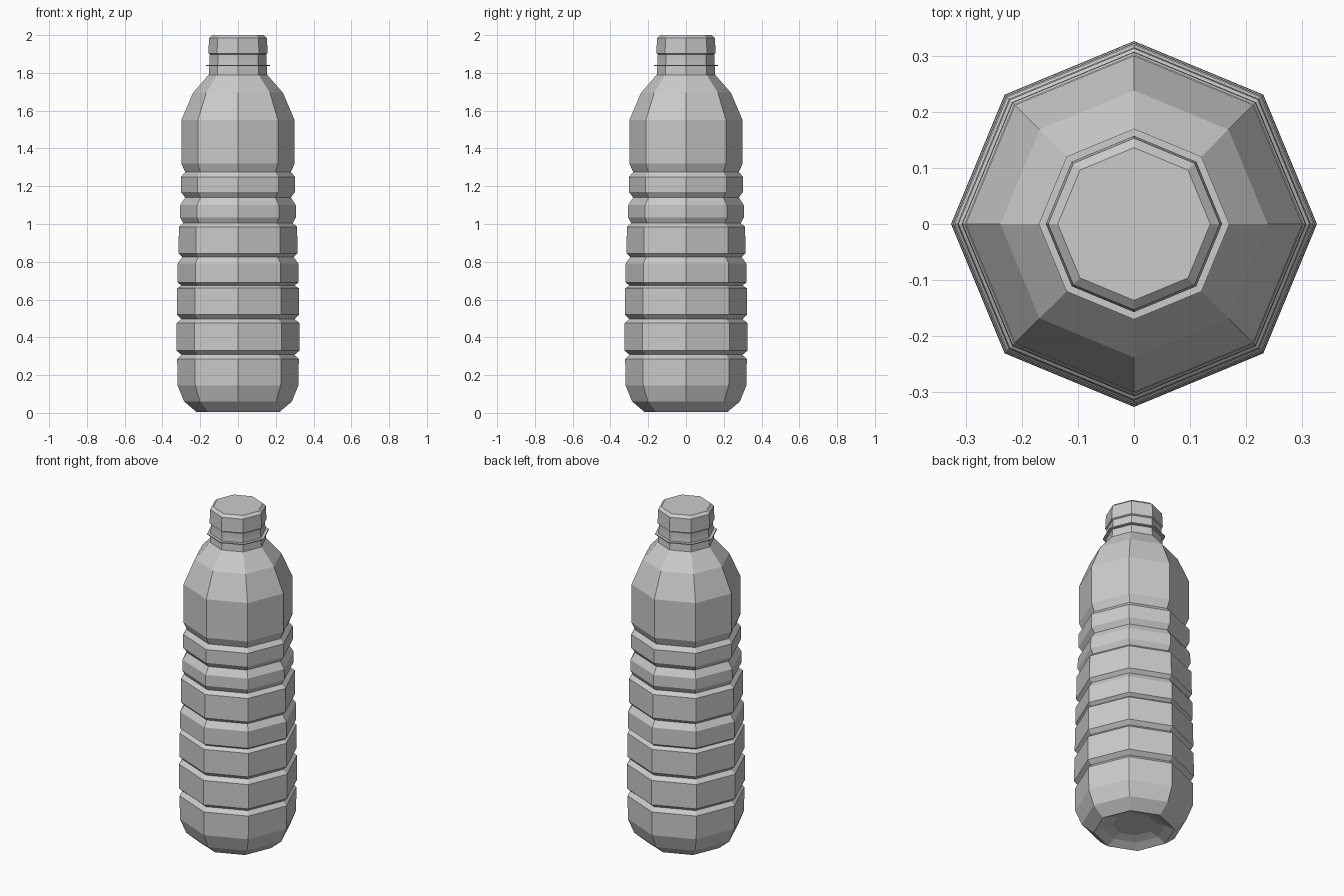
import bpy, bmesh
from math import cos, sin, tau

if "Cube" in bpy.data.objects:
    bpy.data.objects.remove(bpy.data.objects["Cube"])

SIDES = 8


def lathe(name, profile):
    """Spin (radius, z) points into a flat-faced octagonal solid with closed ends."""
    bm = bmesh.new()
    rings = [[bm.verts.new((r * cos(tau * i / SIDES), r * sin(tau * i / SIDES), z))
              for i in range(SIDES)] for r, z in profile]
    for a, b in zip(rings, rings[1:]):
        for i in range(SIDES):
            j = (i + 1) % SIDES
            bm.faces.new((a[i], a[j], b[j], b[i]))
    bm.faces.new(rings[0][::-1])
    bm.faces.new(rings[-1])
    bmesh.ops.recalc_face_normals(bm, faces=bm.faces)
    mesh = bpy.data.meshes.new(name)
    bm.to_mesh(mesh)
    bm.free()
    obj = bpy.data.objects.new(name, mesh)
    bpy.context.collection.objects.link(obj)
    return obj


# Bottle body: recessed base, ribbed wall, shoulder and neck
base = [(0.12, 0.045), (0.17, 0.03), (0.22, 0.005), (0.285, 0.06), (0.32, 0.145)]
ribs = [(0.322, 0.285), (0.30, 0.308), (0.326, 0.33),
        (0.325, 0.475), (0.30, 0.497), (0.323, 0.52),
        (0.322, 0.66), (0.30, 0.675), (0.32, 0.69),
        (0.32, 0.79), (0.295, 0.825), (0.315, 0.845),
        (0.313, 0.985), (0.29, 1.005), (0.307, 1.035),
        (0.306, 1.10), (0.28, 1.14), (0.302, 1.17),
        (0.302, 1.25), (0.28, 1.275), (0.30, 1.32)]
shoulder = [(0.30, 1.55), (0.238, 1.695), (0.155, 1.79), (0.15, 1.87)]
lathe("bottle_body", base + ribs + shoulder)

# Thin support flange around the neck
lathe("neck_flange", [(0.17, 1.837), (0.17, 1.843)])

# Tamper band below the cap, then the cap itself
lathe("cap_band", [(0.15, 1.848), (0.15, 1.897)])
lathe("cap", [(0.146, 1.897), (0.157, 1.903), (0.153, 1.985), (0.136, 2.0)])
